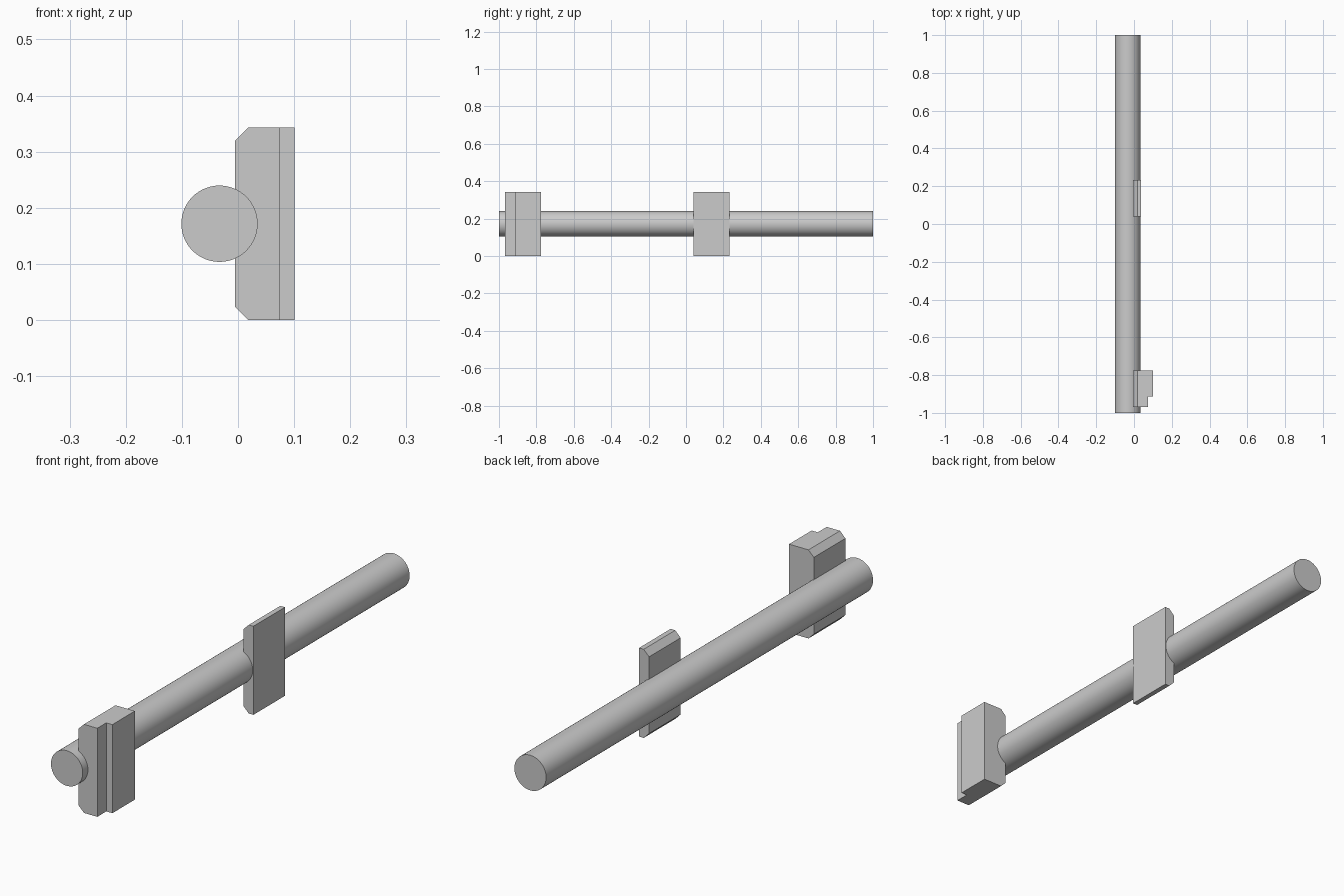
import bpy, bmesh, math

cube = bpy.data.objects.get("Cube")
if cube:
    bpy.data.objects.remove(cube, do_unlink=True)

grey = bpy.data.materials.new("plain_grey")
grey.use_nodes = True
colour = (0.6, 0.6, 0.6, 1)
grey.diffuse_color = colour
grey.node_tree.nodes["Principled BSDF"].inputs["Base Color"].default_value = colour

HEIGHT = 0.343
INNER = -0.005    # block face nearest the rod axis
CHAMFER = 0.023
LENGTH = 0.193


def block(name, y0, outer, step=None):
    """Upright block with chamfered inner edges and an optional front step (x, depth)."""
    if step:
        plan = [(INNER, y0), (step[0], y0), (step[0], y0 + step[1]),
                (outer, y0 + step[1]), (outer, y0 + LENGTH), (INNER, y0 + LENGTH)]
    else:
        plan = [(INNER, y0), (outer, y0), (outer, y0 + LENGTH), (INNER, y0 + LENGTH)]
    bm = bmesh.new()
    base = bm.faces.new([bm.verts.new((x, y, 0)) for x, y in plan])
    top = bmesh.ops.extrude_face_region(bm, geom=[base])["geom"]
    bmesh.ops.translate(bm, vec=(0, 0, HEIGHT),
                        verts=[v for v in top if isinstance(v, bmesh.types.BMVert)])
    # Chamfer the top and bottom edges on the inner face
    edges = [e for e in bm.edges
             if all(abs(v.co.x - INNER) < 1e-4 for v in e.verts)
             and abs(e.verts[0].co.z - e.verts[1].co.z) < 1e-4]
    bmesh.ops.bevel(bm, geom=edges, offset=CHAMFER, segments=1, affect='EDGES')
    bmesh.ops.recalc_face_normals(bm, faces=bm.faces)
    mesh = bpy.data.meshes.new(name)
    bm.to_mesh(mesh)
    bm.free()
    mesh.materials.append(grey)
    bpy.context.collection.objects.link(bpy.data.objects.new(name, mesh))


# Long round rod
bpy.ops.mesh.primitive_cylinder_add(vertices=64, radius=0.068, depth=2,
                                    location=(-0.033, 0, HEIGHT / 2),
                                    rotation=(math.pi / 2, 0, 0))
rod = bpy.context.object
rod.name = "rod"
rod.data.materials.append(grey)
bpy.ops.object.shade_smooth_by_angle(angle=math.radians(30))

# Stepped end block and thin middle plate
block("stepped_end_block", -0.968, 0.101, step=(0.075, 0.055))
block("middle_plate", 0.04, 0.038)
